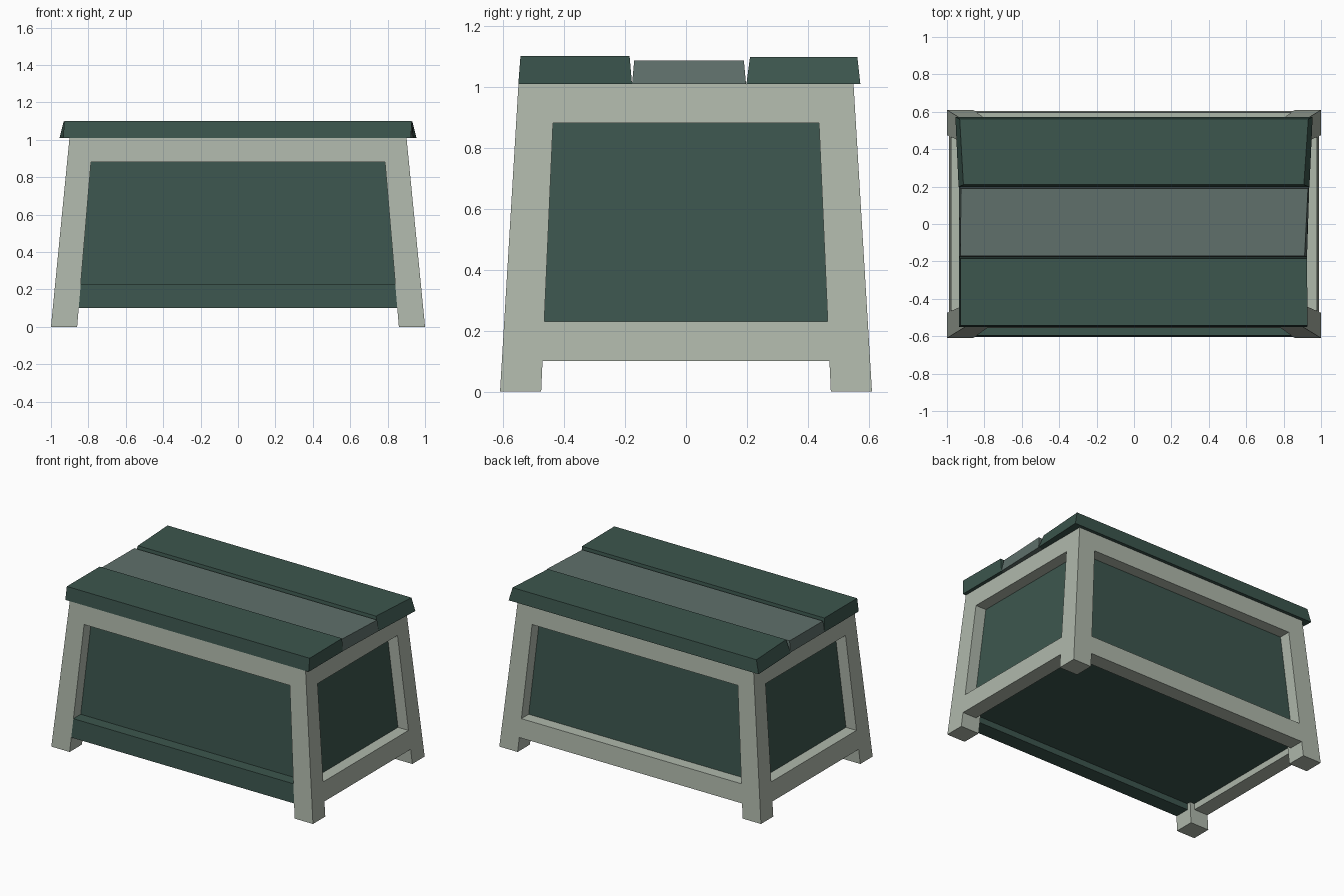
import bpy

if "Cube" in bpy.data.objects:
    bpy.data.objects.remove(bpy.data.objects["Cube"])


def material(name, rgb):
    m = bpy.data.materials.new(name)
    m.diffuse_color = (*rgb, 1)
    m.use_nodes = True
    m.node_tree.nodes["Principled BSDF"].inputs["Base Color"].default_value = m.diffuse_color
    return m


GREEN = material("dark_green", (0.045, 0.092, 0.075))
FADED = material("faded_green", (0.115, 0.162, 0.147))
PALE = material("pale_wood", (0.43, 0.48, 0.41))


def block(name, low, z0, high, z1, mat):
    """Six-sided block between two quads, each given counter-clockwise from front left."""
    verts = [(x, y, z0) for x, y in low] + [(x, y, z1) for x, y in high]
    faces = [(3, 2, 1, 0), (4, 5, 6, 7)]
    faces += [(i, (i + 1) % 4, (i + 1) % 4 + 4, i + 4) for i in range(4)]
    mesh = bpy.data.meshes.new(name)
    mesh.from_pydata(verts, [], faces)
    mesh.materials.append(mat)
    obj = bpy.data.objects.new(name, mesh)
    bpy.context.collection.objects.link(obj)
    return obj


def rect(x0, x1, y0, y1):
    x0, x1, y0, y1 = min(x0, x1), max(x0, x1), min(y0, y1), max(y0, y1)
    return [(x0, y0), (x1, y0), (x1, y1), (x0, y1)]


# The frame leans inward: outer and inner leg faces at height z
def outer(z):
    return 1.0 - 0.098 * z, 0.61 - 0.06 * z


def inner(z):
    return 0.86 - 0.084 * z, 0.475 - 0.044 * z


TOP = 1.018
PANEL_INSET = 0.08
RAIL = 0.105

# Four splayed corner legs
for sx, xname in ((-1, "left"), (1, "right")):
    for sy, yname in ((-1, "front"), (1, "back")):
        quads = []
        for z in (0, TOP):
            (ox, oy), (ix, iy) = outer(z), inner(z)
            quads.append(rect(sx * ix, sx * ox, sy * iy, sy * oy))
        block(f"{yname}_{xname}_leg", quads[0], 0, quads[1], TOP, PALE)

# Lower and upper rails between the legs, flush with their outer faces
for level, z0, z1 in (("lower", 0.10, 0.23), ("upper", 0.88, 1.008)):
    for s, long_name, short_name in ((-1, "front", "left"), (1, "back", "right")):
        long_q, short_q = [], []
        for z in (z0, z1):
            (ox, oy), (ix, iy) = outer(z), inner(z)
            long_q.append(rect(-ix, ix, s * (oy - RAIL), s * oy))
            short_q.append(rect(s * (ox - RAIL), s * ox, -iy, iy))
        mat = GREEN if (level, s) == ("lower", -1) else PALE
        block(f"{long_name}_{level}_rail", long_q[0], z0, long_q[1], z1, mat)
        block(f"{short_name}_{level}_rail", short_q[0], z0, short_q[1], z1, PALE)

# Recessed panel body with floor
body = []
for z in (0.14, 1.0):
    ox, oy = outer(z)
    x, y = ox - PANEL_INSET, oy - PANEL_INSET
    body.append(rect(-x, x, -y, y))
block("panel_body", body[0], 0.14, body[1], 1.0, GREEN)

# Three uneven lid planks with bevelled sides
block("front_lid_plank",
      [(-0.935, -0.55), (0.925, -0.55), (0.925, -0.177), (-0.935, -0.177)], 1.008,
      [(-0.928, -0.543), (0.928, -0.543), (0.925, -0.185), (-0.928, -0.185)], 1.10, GREEN)
block("middle_lid_plank",
      [(-0.935, -0.177), (0.925, -0.177), (0.937, 0.197), (-0.935, 0.197)], 1.008,
      [(-0.928, -0.17), (0.912, -0.17), (0.93, 0.19), (-0.925, 0.19)], 1.085, FADED)
block("back_lid_plank",
      [(-0.938, 0.198), (0.938, 0.198), (0.955, 0.572), (-0.955, 0.572)], 1.008,
      [(-0.912, 0.21), (0.908, 0.21), (0.932, 0.562), (-0.932, 0.562)], 1.098, GREEN)
